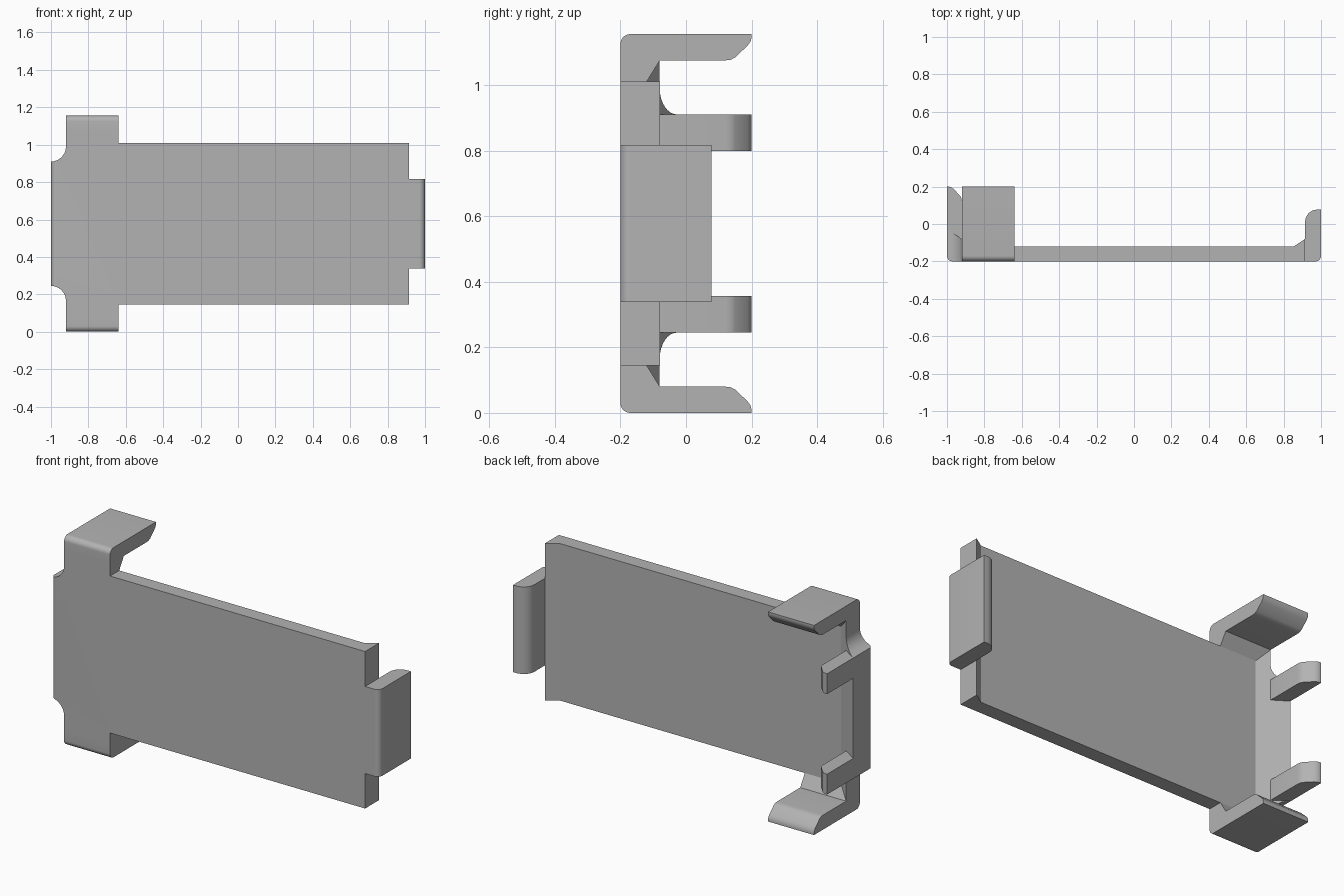
import bpy, bmesh, math
from mathutils import Vector

cube = bpy.data.objects.get("Cube")
if cube:
    bpy.data.objects.remove(cube, do_unlink=True)

grey = bpy.data.materials.new("plain grey")
grey.use_nodes = True
grey.diffuse_color = (0.45, 0.45, 0.45, 1)
grey.node_tree.nodes["Principled BSDF"].inputs["Base Color"].default_value = (0.45, 0.45, 0.45, 1)

TOP, MID = 1.155, 0.5775   # overall height and mirror height
T = 0.08                   # wall thickness


def arc(cx, cy, r, start, end, n=8):
    return [(cx + r * math.cos(math.radians(start + (end - start) * i / n)),
             cy + r * math.sin(math.radians(start + (end - start) * i / n)))
            for i in range(n + 1)]


def prism(name, profile, axis, lo, hi):
    """Extrude a closed 2D profile along x, y or z."""
    place = {"x": lambda a, b, c: (c, a, b),
             "y": lambda a, b, c: (a, c, b),
             "z": lambda a, b, c: (a, b, c)}[axis]
    bm = bmesh.new()
    face = bm.faces.new([bm.verts.new(place(a, b, lo)) for a, b in profile])
    new = bmesh.ops.extrude_face_region(bm, geom=[face])["geom"]
    shift = Vector(place(0, 0, hi - lo))
    bmesh.ops.translate(bm, vec=shift, verts=[g for g in new if isinstance(g, bmesh.types.BMVert)])
    bmesh.ops.recalc_face_normals(bm, faces=bm.faces)
    mesh = bpy.data.meshes.new(name)
    bm.to_mesh(mesh)
    bm.free()
    mesh.materials.append(grey)
    obj = bpy.data.objects.new(name, mesh)
    bpy.context.collection.objects.link(obj)
    return obj


def combine(target, other, operation):
    mod = target.modifiers.new("combine", "BOOLEAN")
    mod.operation, mod.solver, mod.object = operation, "EXACT", other
    bpy.context.view_layer.objects.active = target
    bpy.ops.object.modifier_apply(modifier=mod.name)
    bpy.data.objects.remove(other, do_unlink=True)


def flip(points):
    return [(a, TOP - b) for a, b in points]


# Plate section: thin centre, ramps rising to both ends
section = arc(-0.97, -0.17, 0.03, 180, 270) + [
    (0.915, -0.2), (0.915, -0.08), (0.855, -0.12), (-0.86, -0.12), (-1, -0.027)]
plate = prism("clip_plate", section, "z", 0, TOP)

# Plate outline: hook roots and scooped left corners
lower = arc(-1, 0.165, T, 90, 0) + [(-0.92, T), (-0.64, T), (-0.64, 0.145), (0.915, 0.145)]
outline = lower + flip(lower)[::-1]
combine(plate, prism("plate_outline", outline, "y", -0.4, 0.4), "INTERSECT")

# Shared rounded catch at the end of each hook and arm: (y, distance from outer face)
catch = [(0.12, T), (0.137, 0.078), (0.15, 0.071), (0.188, 0.035), (0.197, 0.022), (0.2, 0.01), (0.2, 0)]

# Bottom and top hooks
hook = [(-0.2, 0.145), (-0.12, 0.145), (-0.08, T)] + catch + arc(-0.17, 0.03, 0.03, 270, 180)
for name, profile in (("bottom_hook", hook), ("top_hook", flip(hook))):
    combine(plate, prism(name, profile, "x", -0.92, -0.64), "UNION")

# Pair of side arms
arm = [(-1, -0.1), (-0.92, -0.1)] + [(d - 1, y) for y, d in catch]
for name, low in (("lower_arm", 0.245), ("upper_arm", 0.798)):
    combine(plate, prism(name, arm, "z", low, low + 0.112), "UNION")

# Short tab on the opposite end
tab = [(0.915, -0.2)] + arc(0.97, -0.17, 0.03, 270, 360) + [(1, 0.077)] \
    + arc(0.98, 0.012, 0.065, 90, 180)
combine(plate, prism("end_tab", tab, "z", MID - 0.24, MID + 0.24), "UNION")

# Smooth the rounded corners only
bpy.ops.object.select_all(action="DESELECT")
plate.select_set(True)
bpy.context.view_layer.objects.active = plate
bpy.ops.object.shade_smooth_by_angle(angle=math.radians(25))
